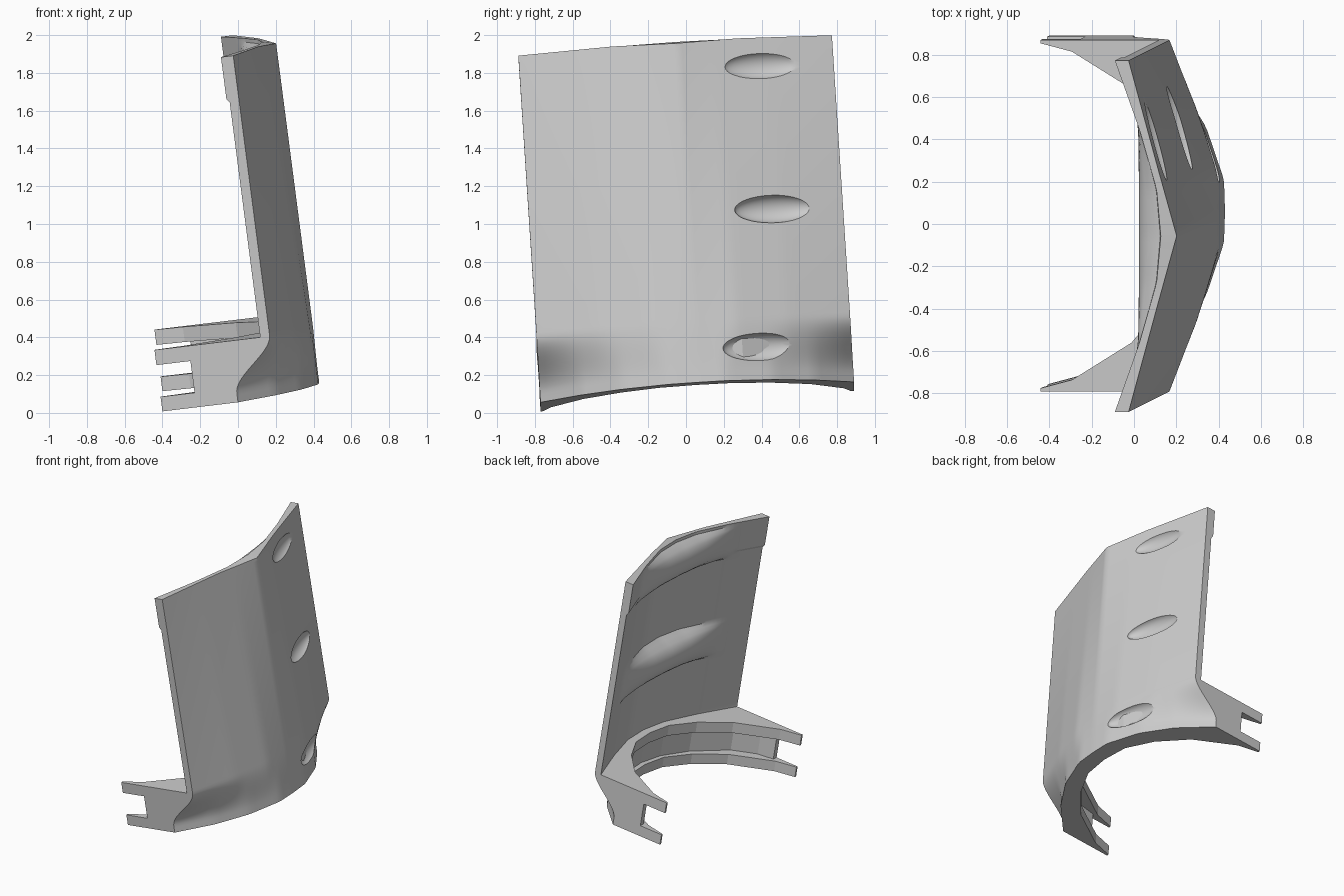
import bpy, bmesh, math
from mathutils import Matrix, Vector

cube = bpy.data.objects.get("Cube")
if cube:
    bpy.data.objects.remove(cube, do_unlink=True)

grey = bpy.data.materials.new("light_grey")
grey.use_nodes = True
grey.diffuse_color = (0.6, 0.6, 0.6, 1)
grey.node_tree.nodes["Principled BSDF"].inputs["Base Color"].default_value = (0.6, 0.6, 0.6, 1)

# leaning frame: u is depth, v is width, w is height along the plate
FRAME = Matrix(((1, 0, -0.13, 0), (0, 1, -0.065, 0.06), (0.12, 0.065, 1, 0.11), (0, 0, 0, 1)))
HALF, TOP = 0.83, 1.81

LOWER = [(0, 0.435), (0.22, 0.428), (0.5, 0.345), (HALF, 0.21)]
UPPER = [(0, 0.435), (HALF, 0.21)]
BASE = [(0, 0.43), (0.15, 0.425), (0.4, 0.34), (0.62, 0.2), (HALF, 0)]
INSIDE = [(0, 0.362), (0.22, 0.342), (0.5, 0.262), (HALF, 0.145)]
PODS = (1.66, 0.9)


def interp(points, v):
    v = min(abs(v), HALF)
    for (a, p), (b, q) in zip(points, points[1:]):
        if v <= b:
            return p + (q - p) * (v - a) / (b - a)
    return points[-1][1]


def flare(w):
    t = max(0, min(1, (w - 0.05) / 0.28))
    return t * t * (3 - 2 * t)


def outer(v, w):
    g = w / TOP
    plate = interp(LOWER, v) * (1 - g) + interp(UPPER, v) * g
    return interp(BASE, v) + (plate - interp(BASE, v)) * flare(w)


def inner(v, w):
    u = interp(INSIDE, v) + (0.015 if w < 1.58 else 0)
    u = interp(BASE, v) - 0.07 + (u - interp(BASE, v) + 0.07) * flare(w)
    # straight-backed swellings behind the upper slots
    for centre in PODS:
        t = abs(w - centre) / 0.13
        if t < 1 and u > 0.24:
            u += (0.24 - u) * math.sqrt(1 - t * t)
    return u


def finish(name, bm):
    bmesh.ops.recalc_face_normals(bm, faces=bm.faces)
    mesh = bpy.data.meshes.new(name)
    bm.to_mesh(mesh)
    bm.free()
    mesh.materials.append(grey)
    obj = bpy.data.objects.new(name, mesh)
    bpy.context.collection.objects.link(obj)
    return obj


def smooth(obj):
    bpy.ops.object.select_all(action='DESELECT')
    obj.select_set(True)
    bpy.context.view_layer.objects.active = obj
    bpy.ops.object.shade_smooth_by_angle(angle=math.radians(30))


def bridge(bm, rings, close_ring):
    """Join successive rings of vertices with quads."""
    for a, b in zip(rings, rings[1:]):
        n = len(a)
        for i in range(n if close_ring else n - 1):
            j = (i + 1) % n
            bm.faces.new((a[i], a[j], b[j], b[i]))


# curved plate: each height is a closed loop of outer then inner points
bm = bmesh.new()
cols, rows = 48, 90
vs = [HALF * (2 * i / cols - 1) for i in range(cols + 1)]
loops = []
for r in range(rows + 1):
    w = TOP * r / rows
    dip = 0.04 if r == rows else 0
    loop = [(outer(v, w), v, w - dip * max(0, 1 - abs(v) / 0.33) * 0.4) for v in vs]
    loop += [(inner(v, w), v, w) for v in reversed(vs)]
    loops.append([bm.verts.new(FRAME @ Vector(p)) for p in loop])
bridge(bm, loops, True)
n = 2 * (cols + 1)
for ring in (loops[0], loops[-1]):
    for i in range(cols):
        bm.faces.new((ring[i], ring[i + 1], ring[n - 2 - i], ring[n - 1 - i]))
plate = finish("curved_plate", bm)

# three scooped slots in the rear half of the plate
for u, v, w in ((0.345, 0.46, 1.66), (0.345, 0.47, 0.9), (0.385, 0.36, 0.17)):
    bm = bmesh.new()
    bmesh.ops.create_uvsphere(bm, u_segments=32, v_segments=20, radius=1)
    place = Matrix.Translation((u, v, w)) @ Matrix.Rotation(0.23, 4, 'Z')
    bm.transform(FRAME @ place @ Matrix.Diagonal((0.065, 0.22, 0.075, 1)))
    cutter = finish("slot_cutter", bm)
    cutter.hide_render = True
    cut = plate.modifiers.new("slot", 'BOOLEAN')
    cut.operation, cut.solver, cut.object = 'DIFFERENCE', 'EXACT', cutter
    bpy.context.view_layer.objects.active = plate
    bpy.ops.object.modifier_apply(modifier=cut.name)
    bpy.data.objects.remove(cutter, do_unlink=True)
smooth(plate)


# bracket layer: arch with two pointed arms, mirrored across the width
def bracket_layer(name, w0, w1, inside):
    bm = bmesh.new()
    sections = []
    half = []
    for i, (iu, iv) in enumerate(inside):
        ov = (HALF, HALF, HALF, 0.5, 0.25, 0)[i]
        half.append((iu, iv, ov, i < 2))
    full = [(h, 1) for h in half] + [(h, -1) for h in reversed(half[:-1])]
    for (iu, iv, ov, arm), s in full:
        pts = []
        for w in (w0, w1):
            pts.append((iu if arm else outer(ov, w) - 0.03, s * ov, w))
        pts += [(iu, s * iv, w1), (iu, s * iv, w0)]
        sections.append([bm.verts.new(FRAME @ Vector(p)) for p in pts])
    bridge(bm, sections, True)
    bm.faces.new(sections[0])
    bm.faces.new(sections[-1])
    return finish(name, bm)


SHELF = [(-0.4, 0.815), (-0.25, 0.775), (0.03, 0.6), (0.2, 0.4), (0.3, 0.2), (0.32, 0)]
WALL = [(-0.22, 0.79), (-0.1, 0.77), (0.06, 0.67), (0.24, 0.42), (0.33, 0.2), (0.355, 0)]
bracket_layer("lower_shelf", 0, 0.077, SHELF)
bracket_layer("channel_wall", 0.075, 0.247, WALL)
bracket_layer("upper_shelf", 0.245, 0.325, SHELF)
